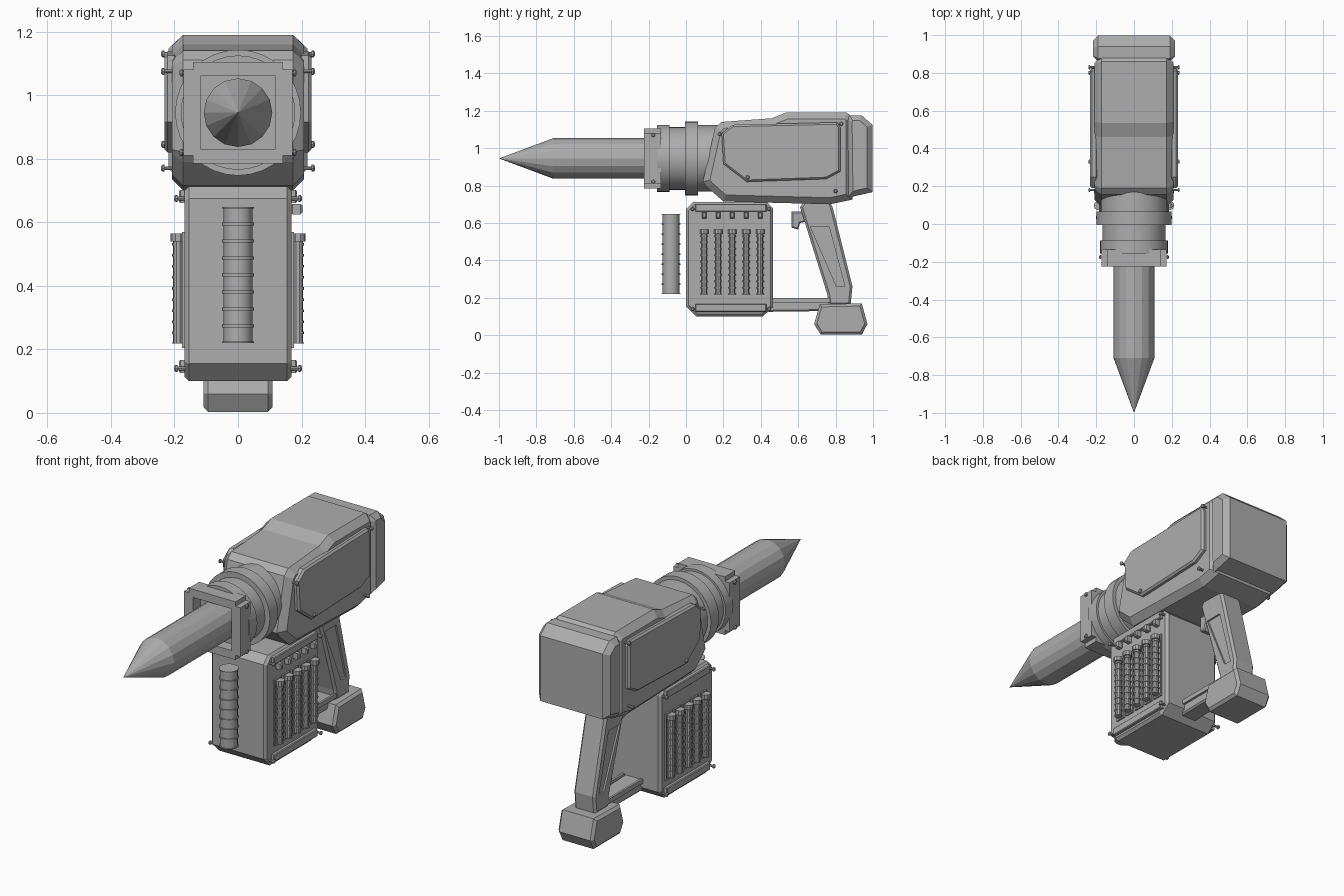
import bpy, bmesh, math
from mathutils import Matrix, Vector

if "Cube" in bpy.data.objects:
    bpy.data.objects.remove(bpy.data.objects["Cube"])

grey = bpy.data.materials.new("metal_grey")
grey.diffuse_color = (0.42, 0.42, 0.42, 1)
grey.use_nodes = True
grey.node_tree.nodes["Principled BSDF"].inputs["Base Color"].default_value = grey.diffuse_color


def finish(bm, name, smooth=False):
    bmesh.ops.recalc_face_normals(bm, faces=bm.faces)
    me = bpy.data.meshes.new(name)
    bm.to_mesh(me)
    bm.free()
    me.materials.append(grey)
    ob = bpy.data.objects.new(name, me)
    bpy.context.collection.objects.link(ob)
    if smooth:
        bpy.context.view_layer.objects.active = ob
        ob.select_set(True)
        bpy.ops.object.shade_smooth_by_angle(angle=math.radians(30))
        ob.select_set(False)
    return ob


def prism(name, profile, x0, x1, chamfer=0):
    """Side profile (y, z) extruded along x, with chamfered side rims."""
    bm = bmesh.new()
    face = bm.faces.new([bm.verts.new((x0, y, z)) for y, z in profile])
    ext = bmesh.ops.extrude_face_region(bm, geom=[face])
    verts = [g for g in ext["geom"] if isinstance(g, bmesh.types.BMVert)]
    bmesh.ops.translate(bm, verts=verts, vec=(x1 - x0, 0, 0))
    if chamfer:
        rims = [e for e in bm.edges if abs(e.verts[0].co.x - e.verts[1].co.x) < 1e-5]
        bmesh.ops.bevel(bm, geom=rims, offset=chamfer, segments=1, affect='EDGES', clamp_overlap=True)
    return finish(bm, name)


def box(name, lo, hi, chamfer=0):
    return prism(name, [(lo[1], lo[2]), (hi[1], lo[2]), (hi[1], hi[2]), (lo[1], hi[2])],
                 lo[0], hi[0], chamfer)


def lathe(name, profile, centre, axis, n=32, smooth=False):
    """Profile of (distance along axis, radius) spun about the axis."""
    bm = bmesh.new()
    rings = []
    for h, r in profile:
        if r == 0:
            rings.append([bm.verts.new((0, 0, h))])
        else:
            rings.append([bm.verts.new((r * math.cos(2 * math.pi * i / n), r * math.sin(2 * math.pi * i / n), h))
                          for i in range(n)])
    for a, b in zip(rings, rings[1:]):
        for i in range(n):
            quad = [a[i % len(a)], a[(i + 1) % len(a)], b[(i + 1) % len(b)], b[i % len(b)]]
            bm.faces.new(list(dict.fromkeys(quad)))
    for ring in (rings[0], rings[-1]):
        if len(ring) > 1:
            bm.faces.new(ring)
    rot = Vector((0, 0, 1)).rotation_difference(Vector(axis)).to_matrix().to_4x4()
    bmesh.ops.transform(bm, matrix=Matrix.Translation(centre) @ rot, verts=bm.verts)
    return finish(bm, name, smooth)


def cut(target, cutter):
    mod = target.modifiers.new("recess", 'BOOLEAN')
    mod.operation, mod.object, mod.solver = 'DIFFERENCE', cutter, 'EXACT'
    cutter.hide_render = True
    cutter.hide_set(True)


def screw(x, y, z, s):
    lathe("screw", [(-0.02, 0.006), (0.006, 0.006), (0.006, 0.011), (0.012, 0.011), (0.016, 0.006)],
          (s * x, y, z), (s, 0, 0), 8)


def ribbed(name, x, y, z0, z1, r, rib, count, n):
    """Upright tube with raised bands and end caps."""
    pts = []
    for i in range(count + 1):
        z = z0 + (z1 - z0) * i / count
        t = 0.004
        lo, hi = max(z - t, z0), min(z + t, z1)
        pts += [(lo, r), (lo, rib), (hi, rib), (hi, r)]
    lathe(name, pts[1:-1], (x, y, 0), (0, 0, 1), n, True)


# Main housing and rear cap
prism("housing", [(.09, .82), (.155, 1.11), (.19, 1.14), (.46, 1.16), (.535, 1.19), (.86, 1.19),
                  (.89, 1.165), (.89, .725), (.77, .70), (.20, .715), (.115, .79)], -.208, .208, .035)
prism("rear_cap", [(.86, 1.15), (.875, 1.175), (.94, 1.175), (.997, 1.125), (.997, .765), (.865, .735)],
      -.218, .218, .028)

# Spike and barrel collars
ZB = 0.945
lathe("spike", [(-1, 0), (-.71, .108), (.1, .108)], (0, 0, ZB), (0, 1, 0), 16)
lathe("barrel_collar", [(-.155, .12), (-.155, .18), (-.088, .18), (-.088, .168), (-.005, .168), (-.005, .198),
                        (.065, .198), (.065, .178), (.2, .178)], (0, 0, ZB), (0, 1, 0), 32, True)

# Square muzzle frame with notched corners
bm = bmesh.new()
a, b = .172, .142
outer = [(b, a - .012), (b, .135), (a, .135), (a, -.135), (b, -.135), (b, -.16)]
outer = outer + [(-x, -z) for x, z in outer]
f = bm.faces.new([bm.verts.new((x, -.225, ZB + z)) for x, z in outer])
ext = bmesh.ops.extrude_face_region(bm, geom=[f])
bmesh.ops.translate(bm, verts=[g for g in ext["geom"] if isinstance(g, bmesh.types.BMVert)], vec=(0, .09, 0))
frame = finish(bm, "muzzle_frame")
cut(frame, box("muzzle_hole_cutter", (-.118, -.3, ZB - .115), (.118, -.16, ZB + .115)))

# Magazine with end plates, slots and ribbed cells
prism("magazine", [(0, .155), (.055, .10), (.41, .10), (.465, .15), (.465, .68), (.43, .713), (.04, .713),
                   (0, .675)], -.168, .168, .014)
cell_ys = [.097 + .075 * i for i in range(5)]
for s in (-1, 1):
    for z in (.66, .125):
        box("magazine_plate", (min(s * .15, s * .185), .05, z), (max(s * .15, s * .185), .43, z + .042), .004)
        for y in (.035, .445):
            screw(.185, y, z + .015, s)
    for y in cell_ys:
        # Raised slot rim: two sides and two ends
        for lo, hi in (((y - .029, .205), (y - .021, .57)), ((y + .021, .205), (y + .029, .57)),
                       ((y - .021, .205), (y + .021, .213)), ((y - .021, .562), (y + .021, .57))):
            box("slot_rim", (min(s * .16, s * .176), *lo), (max(s * .16, s * .176), *hi))
        ribbed("side_cell", s * .188, y, .218, .565, .016, .02, 10, 10)
        lathe("cell_cap", [(.54, .024), (.565, .024)], (s * .189, y, 0), (0, 0, 1), 10)
for y in cell_ys:
    box("magazine_clip", (.165, y - .012, .625), (.203, y + .012, .658), .006)
ribbed("front_cell", 0, -.08, .22, .648, .045, .05, 8, 20)

# Handle with recessed sides
handle = prism("handle", [(.61, .685), (.63, .715), (.77, .715), (.785, .68), (.89, .26), (.88, .16),
                          (.765, .16), (.755, .22)], -.065, .065, .012)
for s in (-1, 1):
    cut(handle, prism("handle_recess_cutter", [(.665, .58), (.765, .58), (.85, .26), (.815, .235), (.75, .26)][:3]
                      + [(.805, .26), (.74, .29 + .08), (.67, .55)][:1], s * .055, s * .1))
prism("trigger", [(.565, .575), (.565, .66), (.66, .66), (.66, .61), (.61, .60), (.60, .565)], -.03, .03, .006)

# Foot of the handle and lower rail to the magazine
prism("handle_foot", [(.685, .06), (.715, .165), (.94, .17), (.97, .06), (.94, .003), (.72, .003)],
      -.108, .108, .014)
prism("lower_rail", [(.44, .125), (.44, .195), (.80, .185), (.80, .13)], -.05, .05, .008)
for s in (-1, 1):
    box("rail_edge", (min(s * .05, s * .062), .45, .175), (max(s * .05, s * .062), .78, .2))

# Side panels and screws
panel = [(.19, 1.08), (.25, 1.125), (.81, 1.138), (.825, 1.11), (.825, .875), (.75, .835), (.325, .82), (.2, .915)]
for s in (-1, 1):
    x0, x1 = sorted((s * .19, s * .232))
    prism("side_panel", panel, x0, x1, .01)
    for y, z in ((.18, 1.075), (.83, 1.13), (.33, .845), (.80, .77)):
        screw(.226, y, z, s)
    for z in (.82, 1.07):
        screw(.168, -.175, z, s)
